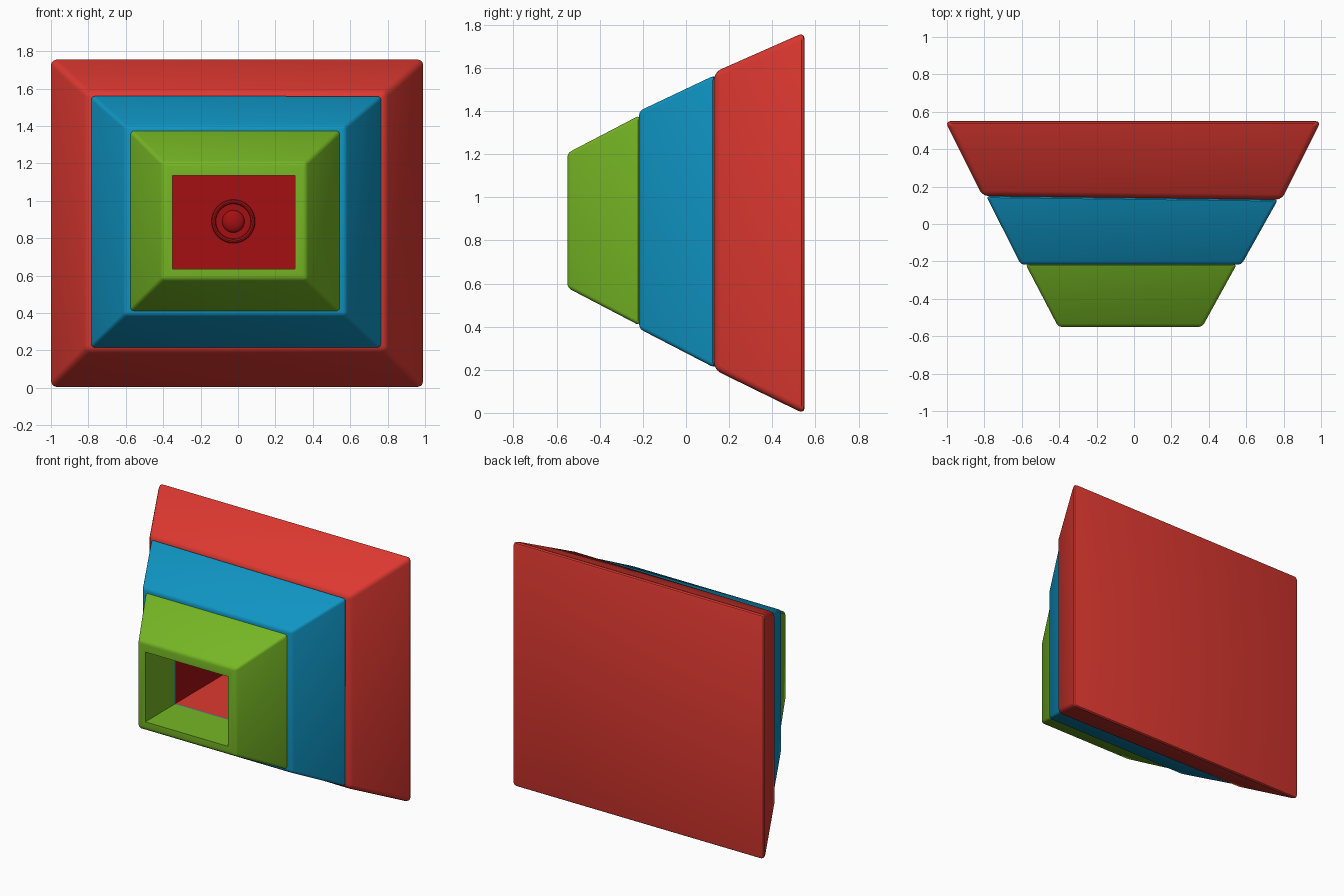
import bpy, bmesh, math

if "Cube" in bpy.data.objects:
    bpy.data.objects.remove(bpy.data.objects["Cube"])


def material(name, color):
    m = bpy.data.materials.new(name)
    m.diffuse_color = (*color, 1)
    m.use_nodes = True
    m.node_tree.nodes["Principled BSDF"].inputs["Base Color"].default_value = m.diffuse_color
    return m


RED = material("red", (0.73, 0.04, 0.03))
BLUE = material("blue", (0.005, 0.30, 0.55))
GREEN = material("green", (0.18, 0.47, 0.018))
DARK = material("dark red", (0.37, 0.005, 0.006))

# tunnel opening: x min, x max, z min, z max
HOLE = (-0.35, 0.305, 0.635, 1.135)


def corners(rect, y, tilt=0.0):
    x0, x1, z0, z1 = rect
    return [(x, y - tilt * x, z) for x, z in ((x0, z0), (x1, z0), (x1, z1), (x0, z1))]


def finish(ob):
    bpy.ops.object.select_all(action='DESELECT')
    ob.select_set(True)
    bpy.context.view_layer.objects.active = ob
    bpy.ops.object.shade_smooth_by_angle(angle=math.radians(35))


def tier(name, front, back, y0, y1, mats, bevel, floor_y=None, tilt=(0, 0)):
    """Tapered block with a straight tunnel; floor_y closes the tunnel."""
    bm = bmesh.new()

    def ring(pts):
        return [bm.verts.new(p) for p in pts]

    fo, bo = ring(corners(front, y0, tilt[0])), ring(corners(back, y1, tilt[1]))
    fi = ring(corners(HOLE, y0, tilt[0]))
    bi = ring(corners(HOLE, floor_y if floor_y else y1, 0 if floor_y else tilt[1]))
    loops = [(fi, fo), (fo, bo), (bi, fi)]
    if floor_y is None:
        loops.append((bo, bi))
    for a, b in loops:
        for i in range(4):
            j = (i + 1) % 4
            f = bm.faces.new((a[i], a[j], b[j], b[i]))
            if a is bi and len(mats) > 1 and i % 2:
                f.material_index = 1      # side walls of the tunnel
    if floor_y is not None:
        bm.faces.new(bo)
        bm.faces.new(bi).material_index = 1
    bmesh.ops.recalc_face_normals(bm, faces=bm.faces[:])
    # round only the outer edges
    outer = set(fo + bo)
    edges = [e for e in bm.edges if e.verts[0] in outer and e.verts[1] in outer]
    bmesh.ops.bevel(bm, geom=edges, offset=bevel, segments=3, profile=0.5,
                    affect='EDGES', clamp_overlap=True)
    me = bpy.data.meshes.new(name)
    bm.to_mesh(me)
    bm.free()
    for m in mats:
        me.materials.append(m)
    ob = bpy.data.objects.new(name, me)
    bpy.context.collection.objects.link(ob)
    finish(ob)


# three stacked tiers, small at the front
tier("green_front_tier", (-0.405, 0.365, 0.58, 1.205), (-0.58, 0.55, 0.405, 1.38),
     -0.55, -0.215, [GREEN], 0.018)
tier("blue_middle_tier", (-0.605, 0.575, 0.39, 1.40), (-0.79, 0.77, 0.21, 1.565),
     -0.217, 0.14, [BLUE], 0.018, tilt=(0, 0.012))
tier("red_back_tier", (-0.81, 0.79, 0.20, 1.58), (-1.01, 1.0, -0.005, 1.765),
     0.14, 0.55, [RED, DARK], 0.03, floor_y=0.5, tilt=(0.012, 0))


# red liner of the tunnel through the middle tier
def liner(y0, y1, inset=0.004):
    x0, x1, z0, z1 = HOLE
    rect = (x0 + inset, x1 - inset, z0 + inset, z1 - inset)
    bm = bmesh.new()
    a = [bm.verts.new(p) for p in corners(rect, y0)]
    b = [bm.verts.new(p) for p in corners(rect, y1)]
    for i in range(4):
        j = (i + 1) % 4
        f = bm.faces.new((a[i], b[i], b[j], a[j]))
        f.material_index = i % 2
    me = bpy.data.meshes.new("tunnel_liner")
    bm.to_mesh(me)
    bm.free()
    me.materials.append(RED)
    me.materials.append(DARK)
    bpy.context.collection.objects.link(bpy.data.objects.new("tunnel_liner", me))


liner(-0.215, 0.499)

# ring and round stud on the tunnel's end wall
bpy.ops.mesh.primitive_torus_add(location=(-0.025, 0.498, 0.89), rotation=(math.pi / 2, 0, 0),
                                 major_radius=0.105, minor_radius=0.012,
                                 major_segments=32, minor_segments=8)
r = bpy.context.object
r.name = "end_wall_ring"
r.data.materials.append(DARK)
finish(r)
bpy.ops.mesh.primitive_uv_sphere_add(location=(-0.025, 0.5, 0.89), radius=0.06,
                                     segments=24, ring_count=12)
s = bpy.context.object
s.name = "end_wall_stud"
s.scale = (1, 0.5, 1)
s.data.materials.append(DARK)
finish(s)
